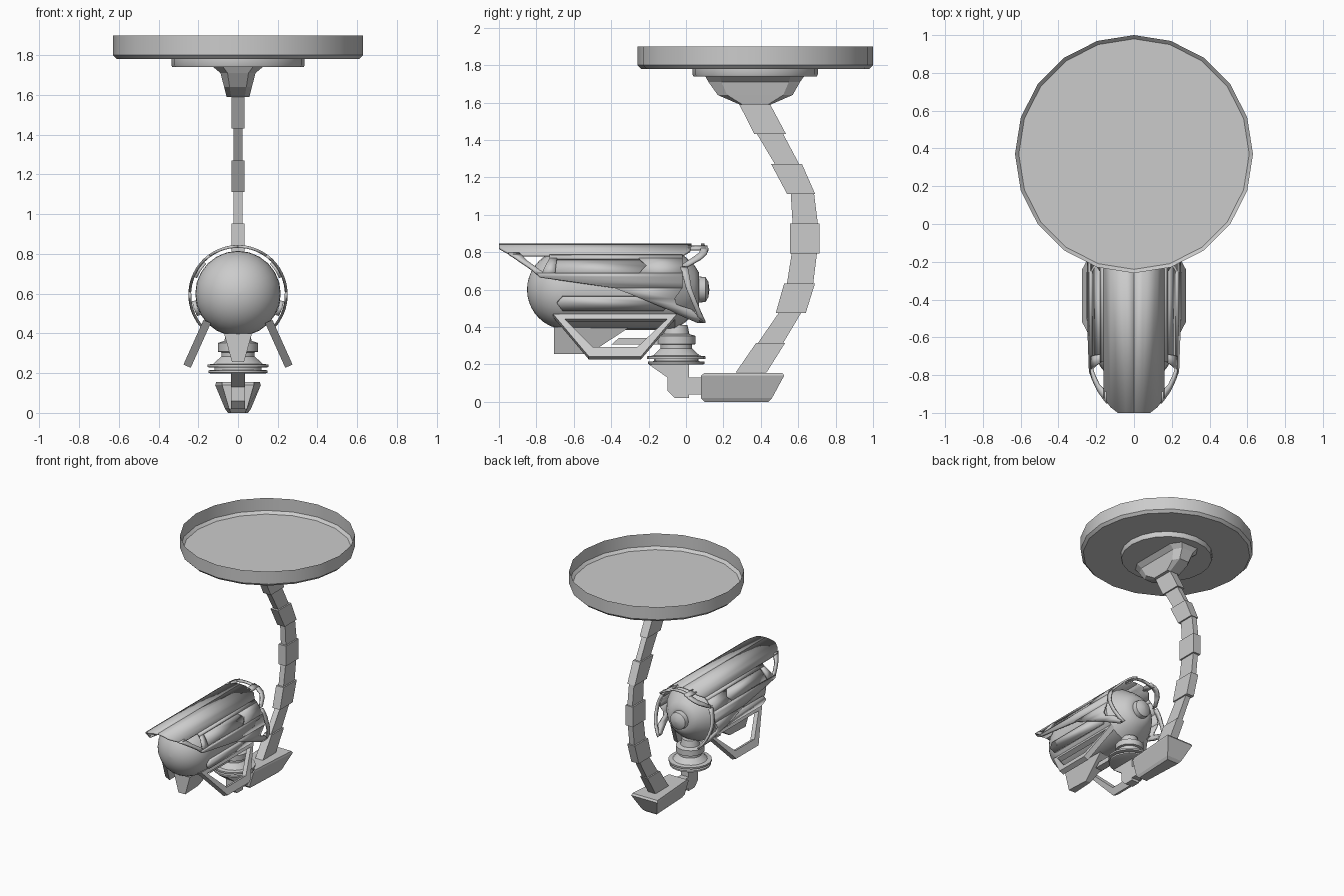
import bpy, bmesh
from math import sin, cos, pi, radians

if "Cube" in bpy.data.objects:
    bpy.data.objects.remove(bpy.data.objects["Cube"])


def make(name, verts, faces, smooth=None, mirror=False, thick=0):
    me = bpy.data.meshes.new(name)
    me.from_pydata(verts, [], faces)
    bm = bmesh.new()
    bm.from_mesh(me)
    bmesh.ops.remove_doubles(bm, verts=bm.verts, dist=1e-5)
    bmesh.ops.recalc_face_normals(bm, faces=bm.faces)
    bm.to_mesh(me)
    bm.free()
    ob = bpy.data.objects.new(name, me)
    bpy.context.collection.objects.link(ob)
    if thick:
        m = ob.modifiers.new("thickness", 'SOLIDIFY')
        m.thickness, m.offset = thick, 0
    if mirror:
        ob.modifiers.new("mirror", 'MIRROR')
    if smooth:
        bpy.ops.object.select_all(action='DESELECT')
        ob.select_set(True)
        bpy.context.view_layer.objects.active = ob
        bpy.ops.object.shade_smooth_by_angle(angle=radians(smooth))
    return ob


def loft(name, rings, caps=(True, True), **kw):
    """Skin a stack of equal-length rings."""
    n = len(rings[0])
    verts = [p for r in rings for p in r]
    faces = [(i*n + j, i*n + (j+1) % n, (i+1)*n + (j+1) % n, (i+1)*n + j)
             for i in range(len(rings)-1) for j in range(n)]
    if caps[0]:
        faces.append(tuple(range(n)))
    if caps[1]:
        faces.append(tuple(range((len(rings)-1)*n, len(rings)*n)))
    return make(name, verts, faces, **kw)


def lathe(name, prof, n, y=0, z=0, axis='z', **kw):
    """Profile of (height, radius) turned about a z or y axis."""
    rings = []
    for h, r in prof:
        cs = [(r*cos(pi/2 + 2*pi*k/n), r*sin(pi/2 + 2*pi*k/n)) for k in range(n)]
        rings.append([(a, y + b, h) if axis == 'z' else (a, h, z + b) for a, b in cs])
    return loft(name, rings, **kw)


def slab(name, pts, w):
    """Side outline (y, z) extruded to half width w."""
    return loft(name, [[(s*w, y, z) for y, z in pts] for s in (-1, 1)])


def box_rings(name, rows):
    """Stack of trapezoids: z, y front, y back, half width front, half width back."""
    return loft(name, [[(-a, y0, z), (a, y0, z), (b, y1, z), (-b, y1, z)]
                       for z, y0, y1, a, b in rows])


def shell(name, rows, R=.243, t=.014):
    """Mirrored curved sheet around the camera axis: rows of (angle from top, y0, y1)."""
    fine = []
    for (a, p, q), (b, r, s) in zip(rows, rows[1:]):
        k = max(1, round((b - a)/9))
        fine += [(a + (b-a)*i/k, p + (r-p)*i/k, q + (s-q)*i/k) for i in range(k)]
    fine.append(rows[-1])
    verts = []
    for a, y0, y1 in fine:
        x, z = R*sin(radians(a)), .595 + R*cos(radians(a))
        verts += [(x, y0, z), (x, y1, z)]
    faces = [(2*i, 2*i+1, 2*i+3, 2*i+2) for i in range(len(fine)-1)]
    return make(name, verts, faces, smooth=30, mirror=True, thick=t)


# Ceiling dish (open on top) and mounting plate
lathe("ceiling_dish", [(1.78, .61), (1.80, .63), (1.90, .63)], 20, y=.37,
      caps=(True, False), smooth=30)
lathe("ceiling_plate", [(1.74, .33), (1.75, .335), (1.78, .335)], 20, y=.37, smooth=30)
loft("ceiling_bracket", [[(-w, a, z), (-w*.6, b, z), (w*.6, b, z), (w, a, z),
                          (w, c, z), (w*.6, d, z), (-w*.6, d, z), (-w, c, z)]
                         for z, w, a, b, c, d in [(1.745, .13, .18, .10, .56, .635),
                                                  (1.71, .088, .19, .12, .55, .61),
                                                  (1.64, .07, .22, .17, .52, .57),
                                                  (1.59, .057, .30, .285, .44, .455)]])

# Curved arm of alternating wide and narrow links: y pair at top, y pair at bottom
links = [(.285, .45, .365, .535), (.38, .52, .475, .605), (.455, .62, .54, .69),
         (.56, .685, .57, .705), (.555, .715, .555, .715), (.565, .70, .54, .68),
         (.525, .69, .48, .64), (.495, .615, .385, .52), (.375, .53, .265, .43)]
for i, (a, b, c, d) in enumerate(links):
    zt, zb = 1.59 - i*.1594, 1.59 - (i+1)*.1594
    slab(f"arm_link_{i+1}", [(a, zt), (b, zt), (d, zb), (c, zb)], .022 if i % 2 else .033)

# Arm foot and elbow
box_rings("arm_foot", [(.0, .10, .44, .035, .05), (.02, .08, .46, .045, .065),
                       (.14, .08, .525, .08, .115), (.155, .10, .515, .08, .11)])
slab("elbow", [(.10, .04), (.015, .04), (.015, .02), (-.06, .02), (-.10, .06), (-.10, .13),
               (-.20, .20), (.015, .20), (.015, .13), (.10, .13)], .034)

# Swivel: two discs and a stepped hub
lathe("swivel", [(.198, .14), (.202, .15), (.214, .15), (.217, .12), (.228, .12), (.23, .157),
                 (.243, .157), (.247, .125), (.285, .085), (.305, .085), (.308, .103),
                 (.352, .103), (.362, .07), (.41, .06)], 18, y=-.052, smooth=30)

# Camera body with round front dome and rear knob
dome = [(-.635 - .215*cos(pi*k/20), .215*sin(pi*k/20)) for k in range(1, 11)]
lathe("camera_body", [(-.85, .001)] + dome +
      [(-.06, .215), (0, .172), (.045, .13), (.07, .09), (.07, .07), (.105, .066),
       (.12, .04), (.125, .001)], 24, z=.60, axis='y', smooth=35)

# Sun hood: roof strip, side panels around a window, struts
shell("hood_roof", [(0, -1, .03), (20, -1, .03), (30, -.97, .02), (40, -.92, -.02)])
shell("hood_side_upper", [(40, -.73, -.02), (46, -.73, -.02)])
shell("hood_side_rear", [(46, -.25, -.02), (57, -.21, -.02), (68, -.25, -.02)])
shell("hood_side_front", [(46, -.73, -.69), (68, -.77, -.70)])
shell("hood_side_lower", [(68, -.80, -.02), (73, -.78, -.02), (87, -.38, -.02)])
shell("hood_side_insert", [(46, -.70, -.25), (57, -.70, -.21), (68, -.70, -.25)], R=.23)
shell("hood_front_strut", [(36, -.95, -.89), (50, -.89, -.85), (64, -.82, -.78), (73, -.78, -.72)])
shell("hood_lower_strip", [(87, -.38, -.02), (100, -.24, -.06), (108, -.16, -.05),
                           (115, -.09, .03), (134, .06, .10)])
shell("hood_rear_strut", [(60, -.03, .01), (87, 0, .03), (115, .05, .075), (134, .075, .105)])
shell("hood_rear_hoop", [(0, .08, .10), (14, .08, .10), (25, .08, .12), (36, .07, .11),
                         (46, .03, .08), (58, -.03, .01)])
shell("hood_rear_tab", [(15, .01, .115), (25, .01, .115)])

# Raised bars low on the body sides
shell("side_bar", [(98, -.66, -.12), (107, -.69, -.08), (118, -.66, -.12)], R=.223, t=.02)

# Open trapezoid fins flaring out below the body
outer = [(-.71, .46), (-.05, .46), (-.24, .235), (-.52, .235)]
inner = [(-.65, .435), (-.10, .435), (-.26, .285), (-.50, .285)]
fin = [(.155 + (.46 - z)*.45, y, z) for y, z in outer + inner]
make("side_fin", fin, [(j, (j+1) % 4, 4 + (j+1) % 4, 4 + j) for j in range(4)],
     mirror=True, thick=.04)

# Keel wedge under the body and its tie bar to the swivel
box_rings("keel", [(.255, -.705, -.52, .03, .02), (.40, -.705, -.30, .07, .06)])
slab("keel_bar", [(-.40, .305), (-.10, .305), (-.10, .34), (-.36, .34)], .03)
